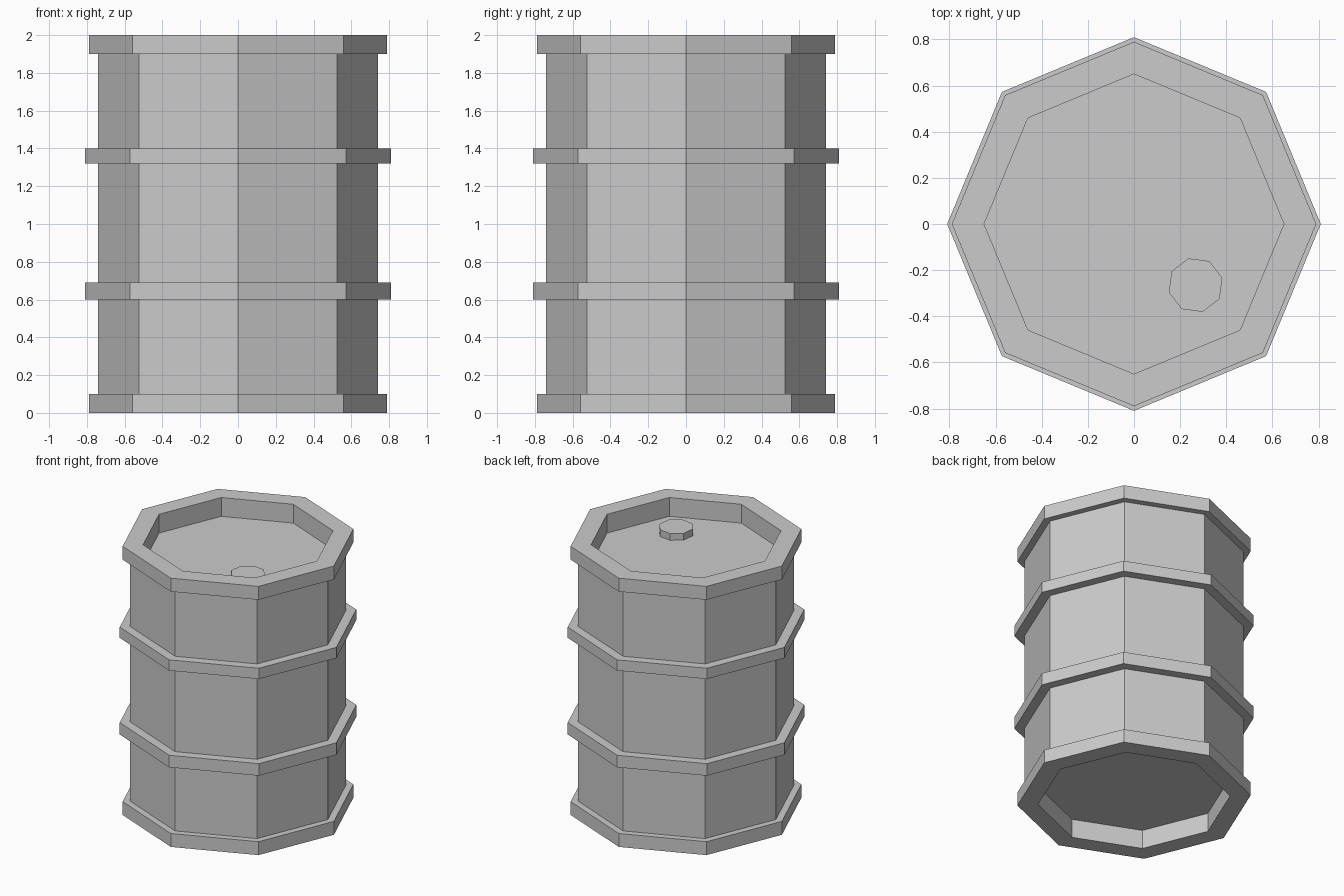
import bpy, bmesh, math

if "Cube" in bpy.data.objects:
    bpy.data.objects.remove(bpy.data.objects["Cube"])

SIDES = 8


def lathe(name, profile, centre=(0, 0), turn=0.0):
    """Turn a (radius, z) profile around z; end points on the axis are capped."""
    bm = bmesh.new()
    rings = []
    for r, z in profile:
        ring = []
        for i in range(SIDES):
            a = turn + i * math.tau / SIDES
            ring.append(bm.verts.new((centre[0] + r * math.cos(a),
                                      centre[1] + r * math.sin(a), z)))
        rings.append(ring)
    for low, high in zip(rings, rings[1:]):
        for i in range(SIDES):
            j = (i + 1) % SIDES
            bm.faces.new((low[i], low[j], high[j], high[i]))
    return name, bm, rings


def finish(name, bm):
    bm.normal_update()
    mesh = bpy.data.meshes.new(name)
    bm.to_mesh(mesh)
    bm.free()
    obj = bpy.data.objects.new(name, mesh)
    bpy.context.collection.objects.link(obj)
    return obj


def capped(name, profile, **kw):
    name, bm, rings = lathe(name, profile, **kw)
    bm.faces.new(rings[0][::-1])
    bm.faces.new(rings[-1])
    return finish(name, bm)


# Drum shell: recessed bottom, lower rim, wall, upper rim, recessed lid
BODY, RIM, INNER, DEPTH = 0.74, 0.79, 0.65, 0.14
capped("drum_shell", [
    (INNER, DEPTH), (INNER, 0), (RIM, 0), (RIM, 0.10), (BODY, 0.10),
    (BODY, 1.90), (RIM, 1.90), (RIM, 2), (INNER, 2), (INNER, 2 - DEPTH)])

# Two raised hoops around the wall
for label, z0, z1 in (("lower_hoop", 0.60, 0.69), ("upper_hoop", 1.32, 1.40)):
    name, bm, _ = lathe(label, [(BODY, z0), (0.81, z0), (0.81, z1), (BODY, z1)])
    finish(name, bm)

# Filler cap on the lid
capped("filler_cap", [(0.12, 2 - DEPTH), (0.12, 1.91)],
       centre=(0.267, -0.265), turn=math.radians(15))
